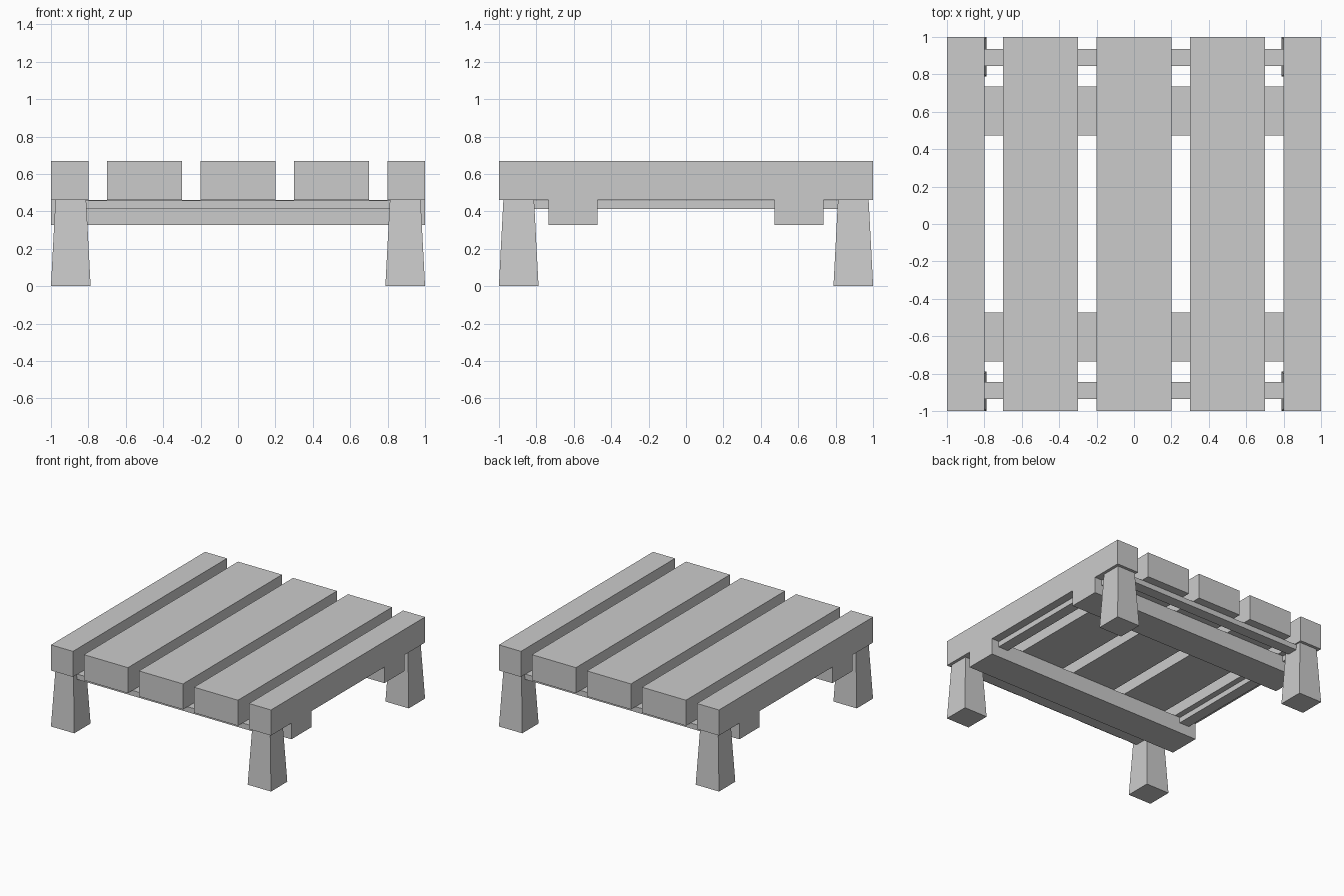
import bpy, bmesh

if "Cube" in bpy.data.objects:
    bpy.data.objects.remove(bpy.data.objects["Cube"])


def block(name, x, y, z, top=None):
    """Box from (min, max) ranges; top = optional (x, y) ranges for a tapered upper end."""
    tx, ty = top or (x, y)
    bm = bmesh.new()
    low = [bm.verts.new((x[i], y[j], z[0])) for i, j in ((0, 0), (1, 0), (1, 1), (0, 1))]
    high = [bm.verts.new((tx[i], ty[j], z[1])) for i, j in ((0, 0), (1, 0), (1, 1), (0, 1))]
    bm.faces.new(low[::-1])
    bm.faces.new(high)
    for i in range(4):
        k = (i + 1) % 4
        bm.faces.new((low[i], low[k], high[k], high[i]))
    bmesh.ops.recalc_face_normals(bm, faces=bm.faces)
    mesh = bpy.data.meshes.new(name)
    bm.to_mesh(mesh)
    bm.free()
    obj = bpy.data.objects.new(name, mesh)
    bpy.context.collection.objects.link(obj)
    return obj


def side(s, a, b):
    """Range a..b on the positive or negative side."""
    return tuple(sorted((s * a, s * b)))


# Top slats: wide in the middle, half width at the edges
for x in ((-1, -0.8), (-0.7, -0.3), (-0.2, 0.2), (0.3, 0.7), (0.8, 1)):
    block("top_slat", x, (-1, 1), (0.46, 0.67))

for s in (-1, 1):
    # Heavy cross beams
    block("cross_beam", (-1, 1), side(s, 0.472, 0.735), (0.328, 0.46))
    # Thin rails joining the legs
    block("end_rail", (-0.89, 0.89), side(s, 0.845, 0.935), (0.413, 0.457))
    block("side_rail", side(s, 0.845, 0.935), (-0.89, 0.89), (0.413, 0.457))
    # Tapered legs
    for t in (-1, 1):
        block("leg", side(s, 0.788, 1), side(t, 0.788, 1), (0, 0.46),
              (side(s, 0.812, 0.976), side(t, 0.812, 0.976)))
